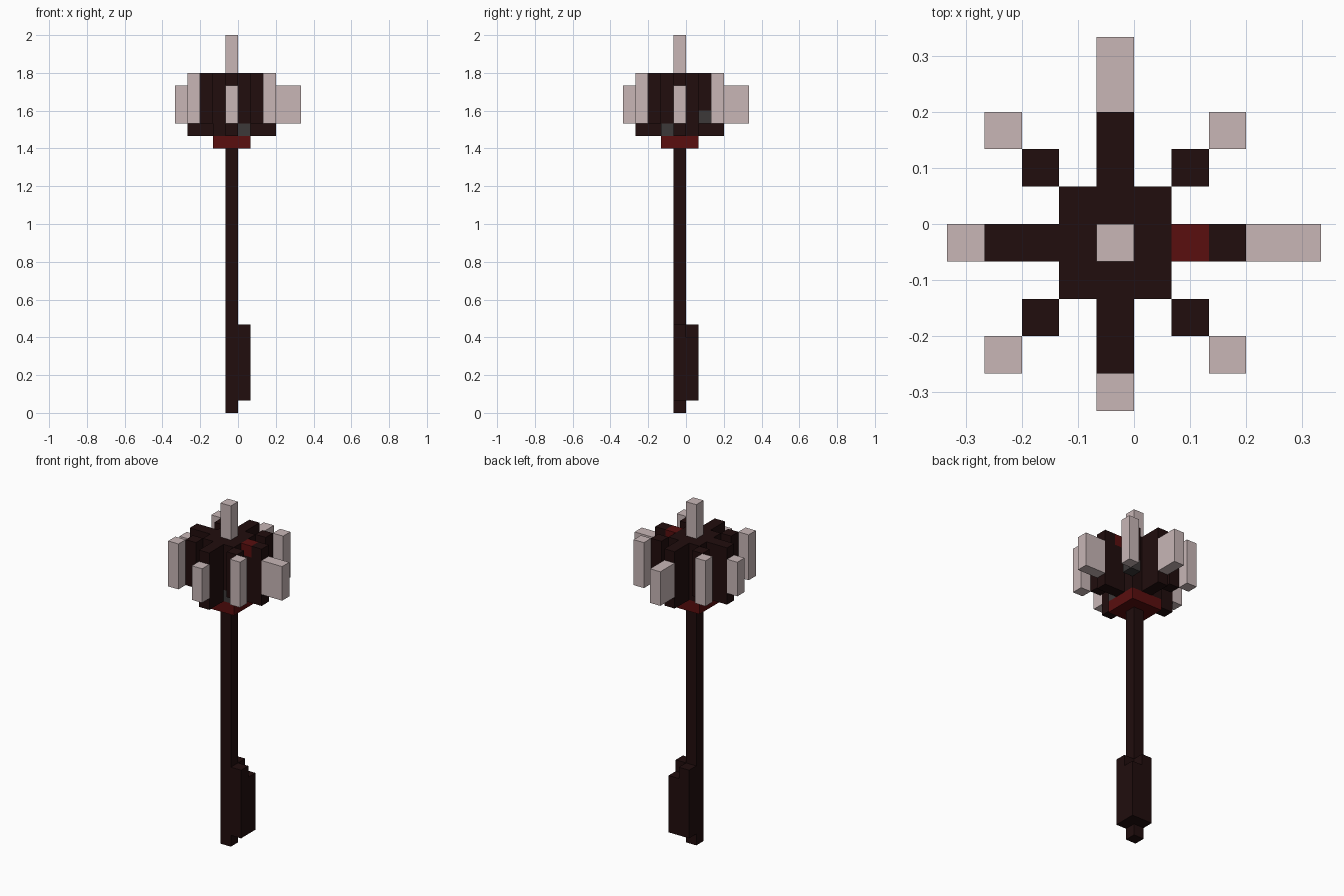
import bpy, bmesh

if "Cube" in bpy.data.objects:
    bpy.data.objects.remove(bpy.data.objects["Cube"])

U = 2 / 30  # one block; the shaft is cell (0, 0), spanning -U..0 in x and y


def material(name, rgb):
    m = bpy.data.materials.new(name)
    m.diffuse_color = (*rgb, 1)
    m.use_nodes = True
    m.node_tree.nodes["Principled BSDF"].inputs["Base Color"].default_value = m.diffuse_color
    return m


DARK = material("dark wood", (0.0150, 0.0040, 0.0040))
RED = material("deep red", (0.100, 0.0045, 0.0045))
BONE = material("pale bone", (0.58, 0.47, 0.47))
GREY = material("dark grey", (0.045, 0.040, 0.040))


def blocks(name, mat, boxes):
    """Boxes given as inclusive cell ranges (x0, x1, y0, y1, z0, z1)."""
    bm = bmesh.new()
    for x0, x1, y0, y1, z0, z1 in boxes:
        lo = ((x0 - 1) * U, (y0 - 1) * U, z0 * U)
        hi = (x1 * U, y1 * U, (z1 + 1) * U)
        for v in bmesh.ops.create_cube(bm, size=1)["verts"]:
            v.co = [lo[i] if v.co[i] < 0 else hi[i] for i in range(3)]
    me = bpy.data.meshes.new(name)
    bm.to_mesh(me)
    bm.free()
    me.materials.append(mat)
    ob = bpy.data.objects.new(name, me)
    bpy.context.collection.objects.link(ob)
    return ob


# Shaft and the grip on its back right corner
blocks("shaft", DARK, [(0, 0, 0, 0, 0, 20)])
blocks("grip", DARK, [(1, 1, 0, 0, 1, 6), (0, 0, 1, 1, 1, 6), (1, 1, 1, 1, 1, 5)])

# Red collar under the head
blocks("collar", RED, [(-1, 1, -1, 1, 21, 21)])

# Head core, with one grey corner at the bottom
blocks("head_core", DARK, [(-1, 1, -1, 1, 23, 26),
                           (-1, 1, 0, 1, 22, 22), (-1, 0, -1, -1, 22, 22)])
blocks("grey_corner", GREY, [(1, 1, -1, -1, 22, 22)])

# Four straight fins; the right one has a red block on top
blocks("straight_fins", DARK, [(-3, -2, 0, 0, 22, 26), (0, 0, -3, -2, 22, 26),
                               (0, 0, 2, 3, 22, 26), (2, 3, 0, 0, 22, 25),
                               (3, 3, 0, 0, 26, 26)])
blocks("red_block", RED, [(2, 2, 0, 0, 26, 26)])

# Four corner posts, one with a grey foot
posts = []
for x in (-2, 2):
    for y in (-2, 2):
        posts.append((x, x, y, y, 24 if x == y == 2 else 23, 26))
blocks("corner_posts", DARK, posts)
blocks("grey_foot", GREY, [(2, 2, 2, 2, 23, 23)])

# Spikes: straight, corner and top
blocks("straight_spikes", BONE, [(-4, -4, 0, 0, 23, 25), (4, 5, 0, 0, 23, 25),
                                 (0, 0, -4, -4, 23, 25), (0, 0, 4, 5, 23, 25)])
blocks("corner_spikes", BONE, [(x, x, y, y, 23, 26) for x in (-3, 3) for y in (-3, 3)])
blocks("top_spike", BONE, [(0, 0, 0, 0, 27, 29)])
